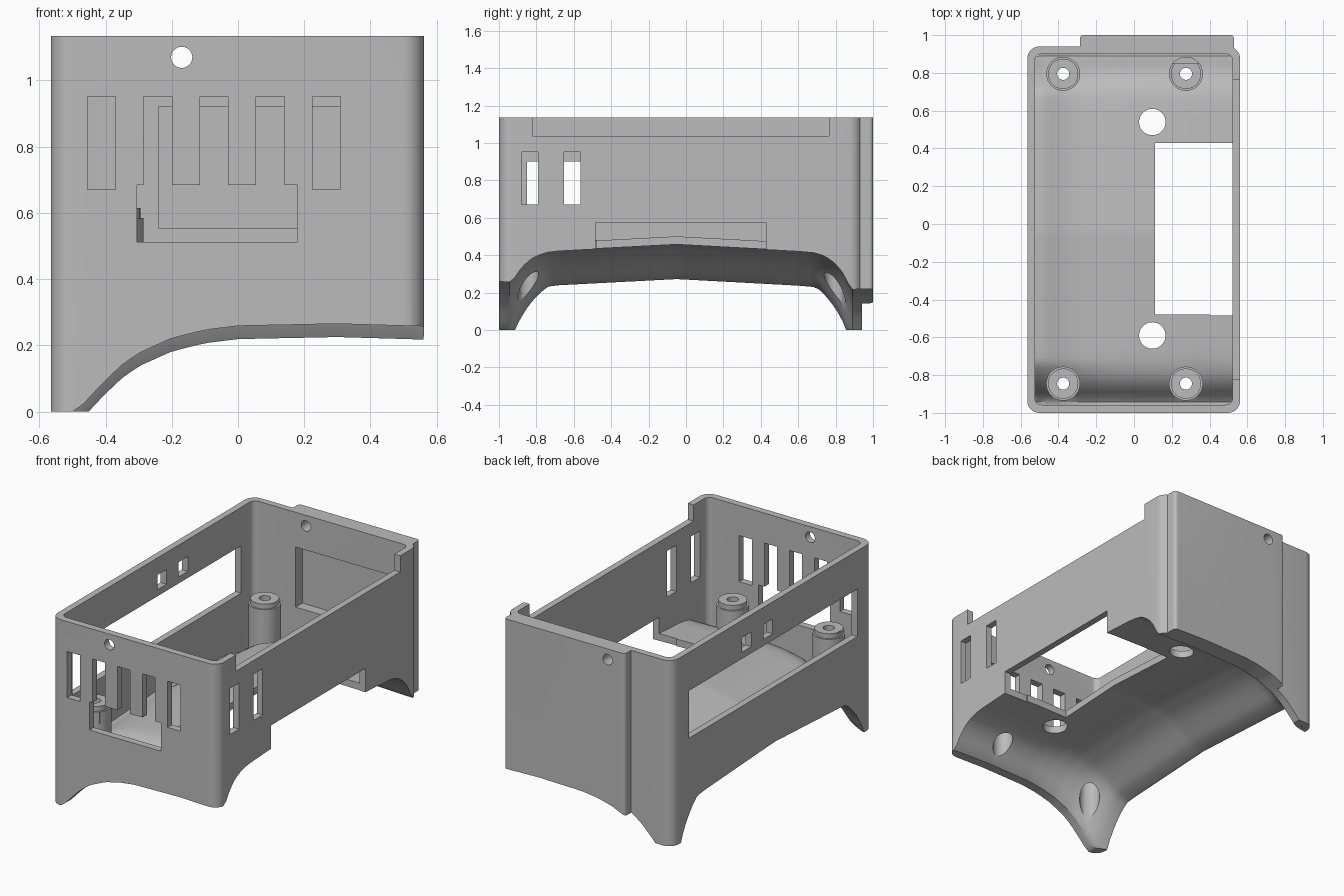
import bpy, bmesh, math
from mathutils import Matrix

old = bpy.data.objects.get("Cube")
if old:
    bpy.data.objects.remove(old, do_unlink=True)

grey = bpy.data.materials.new("grey_plastic")
grey.use_nodes = True
colour = (0.5, 0.5, 0.5, 1)
grey.diffuse_color = colour
grey.node_tree.nodes["Principled BSDF"].inputs["Base Color"].default_value = colour


def finish(name, bm):
    bmesh.ops.recalc_face_normals(bm, faces=bm.faces)
    me = bpy.data.meshes.new(name)
    bm.to_mesh(me)
    bm.free()
    me.materials.append(grey)
    ob = bpy.data.objects.new(name, me)
    bpy.context.collection.objects.link(ob)
    return ob


def block(name, x0, x1, y0, y1, z0, z1, radius=0):
    """Box with optional rounded vertical edges."""
    bm = bmesh.new()
    bmesh.ops.create_cube(bm, size=1)
    for v in bm.verts:
        v.co.x = x1 if v.co.x > 0 else x0
        v.co.y = y1 if v.co.y > 0 else y0
        v.co.z = z1 if v.co.z > 0 else z0
    if radius:
        upright = [e for e in bm.edges
                   if abs(e.verts[0].co.z - e.verts[1].co.z) > 0.01]
        bmesh.ops.bevel(bm, geom=upright, offset=radius, segments=8,
                        affect='EDGES', profile=0.5)
    return finish(name, bm)


def post(name, x, y, z0, z1, r, along_y=False):
    """Cylinder; upright, or running along y between z0 and z1 at height y."""
    bm = bmesh.new()
    bmesh.ops.create_cone(bm, cap_ends=True, segments=40, radius1=r,
                          radius2=r, depth=z1 - z0)
    mid = (z0 + z1) / 2
    if along_y:
        bm.transform(Matrix.Translation((x, mid, y)) @ Matrix.Rotation(math.pi / 2, 4, 'X'))
    else:
        bm.transform(Matrix.Translation((x, y, mid)))
    return finish(name, bm)


def combine(target, tool, operation='DIFFERENCE'):
    mod = target.modifiers.new("combine", 'BOOLEAN')
    mod.operation = operation
    mod.solver = 'EXACT'
    mod.object = tool
    bpy.context.view_layer.update()
    graph = bpy.context.evaluated_depsgraph_get()
    me = bpy.data.meshes.new_from_object(target.evaluated_get(graph))
    target.modifiers.clear()
    target.data = me
    bpy.data.objects.remove(tool, do_unlink=True)


def cut(target, *box):
    combine(target, block("cutter", *box))


def lookup(points, t):
    for (a, p), (b, q) in zip(points, points[1:]):
        if t <= b:
            return p + (q - p) * max(0, (t - a) / (b - a))
    return points[-1][1]


# Saddle-shaped underside: a drop across x added to a height along y
ACROSS = [(-0.565, -0.19), (-0.48, -0.165), (-0.4, -0.11), (-0.35, -0.08),
          (-0.3, -0.057), (-0.2, -0.028), (-0.1, -0.012), (0, -0.004), (0.3, 0), (0.565, -0.005)]
ALONG = [(-0.94, 0.265), (-0.92, 0.28), (-0.89, 0.325), (-0.85, 0.37), (-0.8, 0.402),
         (-0.74, 0.42), (-0.68, 0.427), (-0.05, 0.46), (0.6, 0.425), (0.68, 0.418),
         (0.74, 0.402), (0.8, 0.36), (0.84, 0.31), (0.87, 0.25), (0.88, 0.225)]


def saddle(x, y):
    drop = lookup(ACROSS, x)
    corner = min(1, max(0, (abs(y + 0.02) - 0.72) / 0.18))
    return lookup(ALONG, y) + drop * (1 + 0.55 * corner)


def saddle_solid(name, offset, nx=48, ny=84):
    """Closed solid below the saddle surface."""
    bm = bmesh.new()
    bmesh.ops.create_grid(bm, x_segments=nx, y_segments=ny, size=1)
    for v in bm.verts:
        v.co.x *= 0.7
        v.co.y *= 1.1
        v.co.z = saddle(v.co.x, v.co.y) + offset
    rim = [e for e in bm.edges if e.is_boundary]
    geom = bmesh.ops.extrude_edge_only(bm, edges=rim)["geom"]
    for v in geom:
        if isinstance(v, bmesh.types.BMVert):
            v.co.z = -0.5
    bmesh.ops.holes_fill(bm, edges=[e for e in bm.edges if e.is_boundary], sides=0)
    return finish(name, bm)


# Outer walls with the raised plate on the back
case = block("enclosure", -0.565, 0.562, -1, 0.94, 0, 1.135, 0.065)
plate = block("back_plate", -0.287, 0.53, 0.85, 1, 0, 1.135, 0.02)
combine(case, plate, 'UNION')

# Hollow interior, closed below by the curved floor
cavity = block("cavity", -0.525, 0.522, -0.957, 0.9, -0.2, 1.5, 0.035)
combine(cavity, saddle_solid("floor_top", 0.043))
combine(case, cavity)

# Stepped screw posts
SCREWS = [(x, y) for x in (-0.375, 0.275) for y in (-0.845, 0.795)]
for x, y in SCREWS:
    combine(case, post("post_base", x, y, 0.03, 0.585, 0.09), 'UNION')
    combine(case, post("post_top", x, y, 0.4, 0.615, 0.08), 'UNION')

# Curved underside
combine(case, saddle_solid("underside", 0))

# Screw holes with counterbores from below
for x, y in SCREWS:
    combine(case, post("screw_hole", x, y, -0.2, 0.9, 0.032))
    combine(case, post("counterbore", x, y, -0.2, 0.54, 0.057))

# Floor opening, running out through the lower side wall, and round floor holes
cut(case, 0.11, 0.522, -0.478, 0.43, 0.1, 0.9)
cut(case, 0.4, 0.7, -0.485, 0.428, 0.1, 0.575)
for y in (-0.59, 0.54):
    combine(case, post("floor_hole", 0.097, y, 0, 0.9, 0.07))

# Front vents and connector opening
for i in range(5):
    x = -0.455 + 0.17 * i
    cut(case, x, x + 0.085, -1.1, -0.9, 0.67, 0.952)
cut(case, -0.305, 0.18, -1.1, -0.9, 0.512, 0.685)

# Left side: vents and lowered rim
for y in (-0.88, -0.652):
    cut(case, 0.4, 0.7, y, y + 0.088, 0.67, 0.952)
cut(case, 0.45, 0.7, -0.82, 0.765, 1.036, 1.3)

# Right side: long window and two small ports
cut(case, -0.7, -0.45, -0.85, 0.78, 0.61, 0.9)
for y in (-0.03, 0.175):
    cut(case, -0.7, -0.45, y, y + 0.09, 0.94, 1.03)

# Pocket inside the back plate and aligned cable holes
cut(case, -0.24, 0.5, 0.85, 0.965, 0.555, 0.922)
combine(case, post("cable_hole", -0.17, 1.07, -1.2, 1.2, 0.032, True))

# Smooth shading with sharp edges kept
bpy.ops.object.select_all(action='DESELECT')
case.select_set(True)
bpy.context.view_layer.objects.active = case
bpy.ops.object.shade_smooth_by_angle(angle=math.radians(30))
